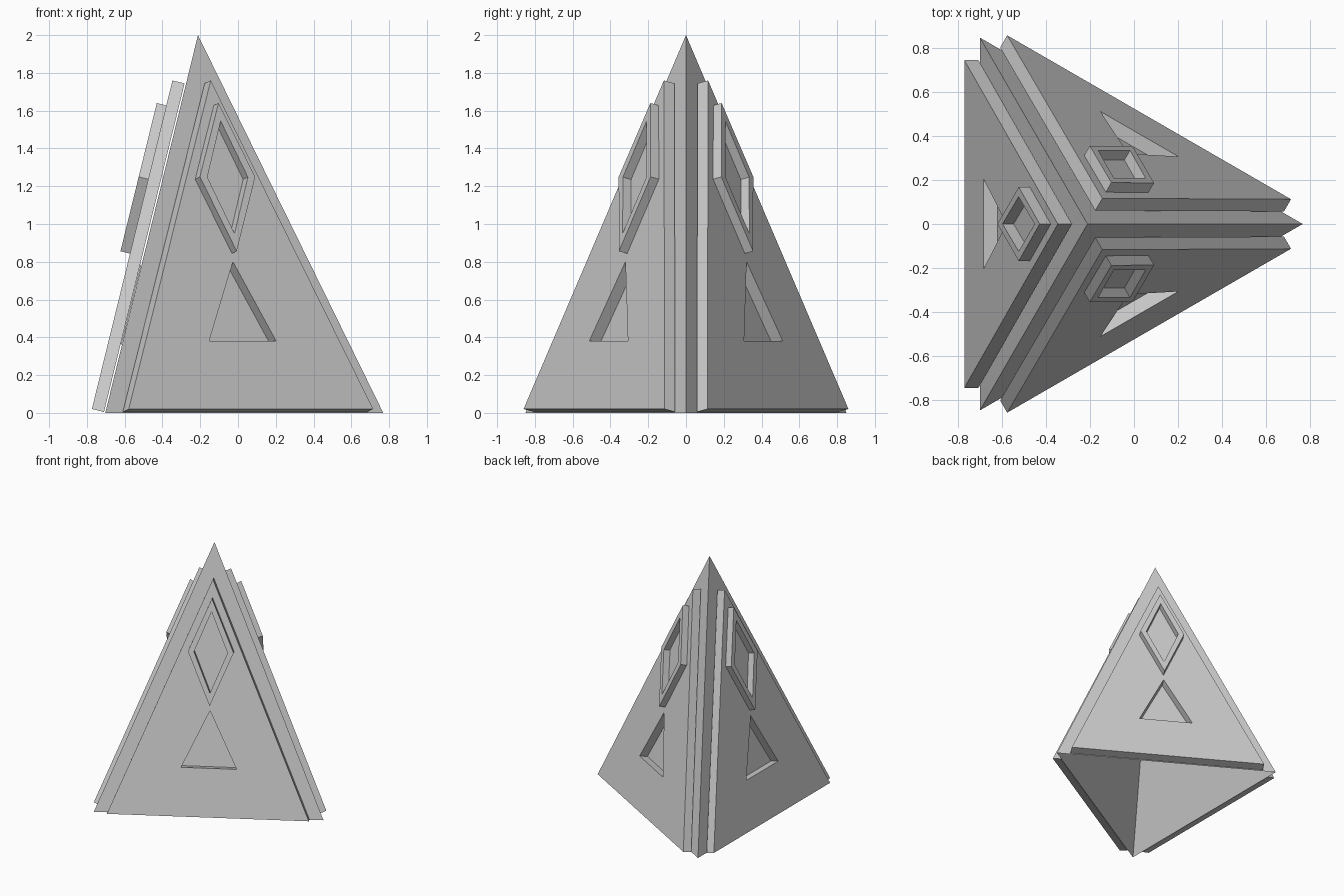
import bpy, bmesh, math
from mathutils import Vector, Matrix

if "Cube" in bpy.data.objects:
    bpy.data.objects.remove(bpy.data.objects["Cube"])

CX = -0.212          # pyramid axis
R, H = 0.981, 2.0    # base circumradius, height
SLANT = math.hypot(R / 2, H)
UP = Vector((R / 2 / SLANT, 0, H / SLANT))      # up along the -x face
OUT = Vector((-H / SLANT, 0, R / 2 / SLANT))    # outward from the -x face


def make(name, verts, faces, fix=True):
    me = bpy.data.meshes.new(name)
    me.from_pydata(verts, [], faces)
    if fix:
        bm = bmesh.new()
        bm.from_mesh(me)
        bmesh.ops.recalc_face_normals(bm, faces=bm.faces)
        bm.to_mesh(me)
        bm.free()
    ob = bpy.data.objects.new(name, me)
    bpy.context.collection.objects.link(ob)
    return ob


def on_face(k, y, s, d):
    """Point on side k: sideways y, up the slope s, outward d."""
    p = Vector((-R / 2, y, 0)) + UP * s + OUT * d
    return Matrix.Rotation(k * math.tau / 3, 3, 'Z') @ p + Vector((CX, 0, 0))


def ring_slab(name, k, outer, inner, back, front, floor=None):
    """Slab with a matching opening; floor gives the opening a bottom."""
    n = len(outer)
    deep = back if floor is None else floor
    v = [on_face(k, y, s, d) for loop, d in
         ((outer, back), (outer, front), (inner, front), (inner, deep))
         for y, s in loop]
    f = []
    for i in range(n):
        j = (i + 1) % n
        for a in range(3):
            f.append((a * n + i, a * n + j, (a + 1) * n + j, (a + 1) * n + i))
    if floor is not None:
        f.append(tuple(range(3 * n, 4 * n)))
        f.append(tuple(range(n)))
    else:
        f += [(i, (i + 1) % n, 3 * n + (i + 1) % n, 3 * n + i) for i in range(n)]
    return make(name, v, f)


# Hollow three-sided pyramid, open underneath
base = [(CX + R * math.cos(a), R * math.sin(a), 0)
        for a in (0, math.tau / 3, 2 * math.tau / 3)]
make("pyramid_shell", base + [(CX, 0, H)], [(0, 1, 3), (1, 2, 3), (2, 0, 3)], False)

panel = [(-0.747, 0.003), (0.747, 0.003), (0, 1.794)]
pocket = [(-0.205, 0.373), (0.205, 0.373), (0, 0.806)]
diamond = [(0, 0.85), (0.169, 1.256), (0, 1.658), (-0.169, 1.256)]
opening = [(0, 0.947), (0.124, 1.254), (0, 1.56), (-0.124, 1.254)]

for k in range(3):
    # Raised triangular panel with a recessed triangle
    ring_slab(f"side_panel_{k + 1}", k, panel, pocket, 0.008, 0.074, 0.002)
    # Diamond frame on the panel
    ring_slab(f"diamond_frame_{k + 1}", k, diamond, opening, 0.073, 0.126)
